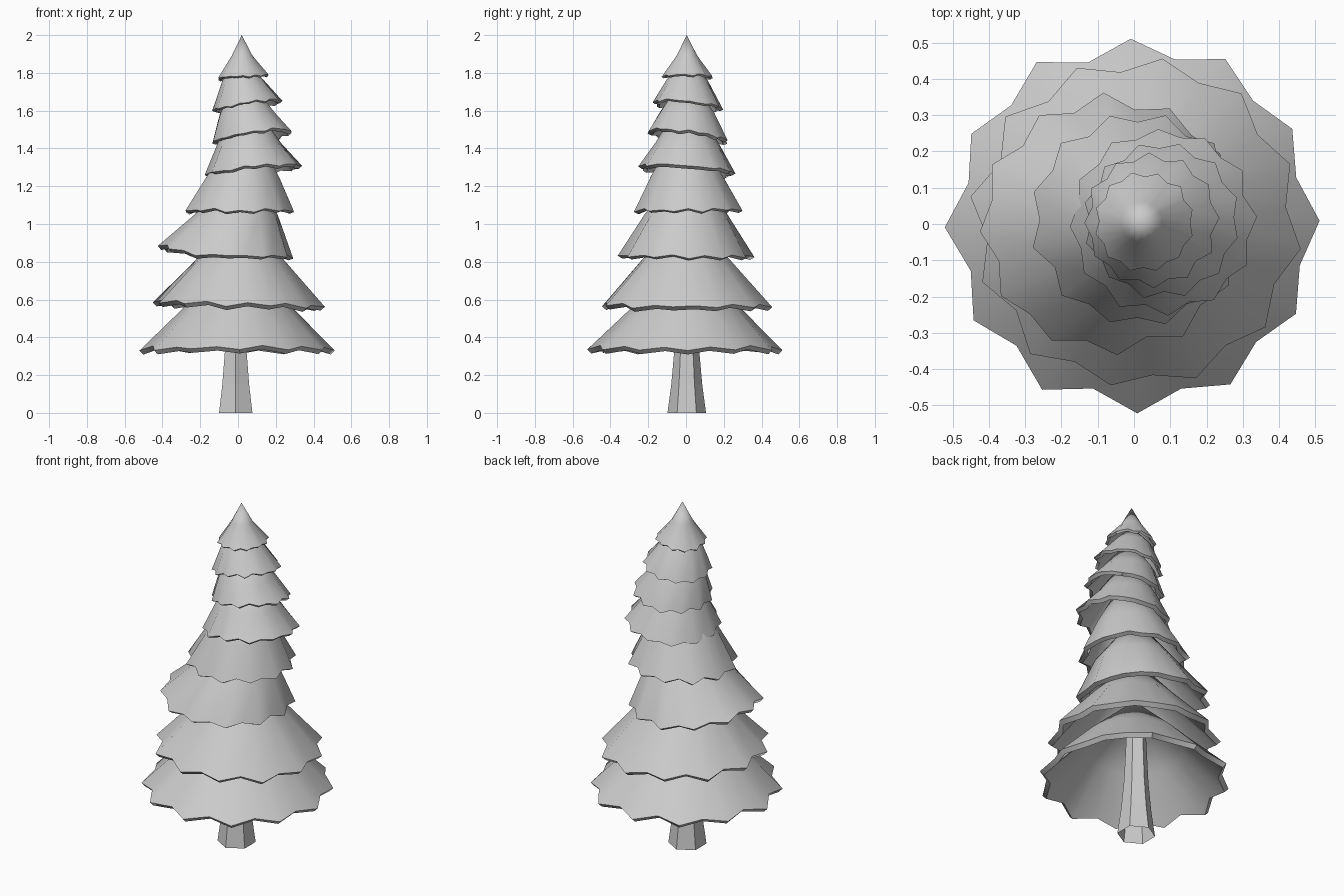
import bpy, math, random

if "Cube" in bpy.data.objects:
    bpy.data.objects.remove(bpy.data.objects["Cube"])

random.seed(4)
TIPS = 12


def make_object(name, rings, apex=None, cap_top=False):
    """Loft equal-length rings from bottom to top, optionally closing to an apex."""
    n = len(rings[0])
    verts = [v for ring in rings for v in ring]
    faces = []
    for k in range(len(rings) - 1):
        a, b = k * n, (k + 1) * n
        for i in range(n):
            j = (i + 1) % n
            faces.append((a + i, a + j, b + j, b + i))
    top = (len(rings) - 1) * n
    if apex:
        verts.append(apex)
        faces += [(top + i, top + (i + 1) % n, len(verts) - 1) for i in range(n)]
    if cap_top:
        faces.append(tuple(range(top, top + n)))
    mesh = bpy.data.meshes.new(name)
    mesh.from_pydata(verts, [], faces)
    obj = bpy.data.objects.new(name, mesh)
    bpy.context.collection.objects.link(obj)
    return obj


def branch_tier(name, rim, tilt, mid, apex, phase, thick, lift=0):
    """Hollow drooping skirt with a pointed rim, tilted and off centre.
    lift raises the far left of the rim."""
    cx, cy, z, r = rim
    mx, my, mz, mr = mid
    low, high = [], []
    for i in range(TIPS * 2):
        ang = math.radians(phase) + math.pi * i / TIPS
        valley = i % 2
        rr = r * (0.905 if valley else 1.0) * random.uniform(0.985, 1.015)
        dx, dy = rr * math.cos(ang), rr * math.sin(ang)
        dz = tilt[0] * dx + tilt[1] * dy + lift * max(0, -math.cos(ang)) ** 3
        dz += (0.035 * r if valley else 0) + random.uniform(-0.006, 0.006)
        low.append((cx + dx, cy + dy, z + dz))
        hr = mr * (0.97 if valley else 1.0)
        high.append((mx + hr * math.cos(ang), my + hr * math.sin(ang), mz))
    obj = make_object(name, [low, high], apex)
    shell = obj.modifiers.new("thickness", "SOLIDIFY")
    shell.thickness = thick
    shell.offset = -1
    bpy.ops.object.select_all(action="DESELECT")
    obj.select_set(True)
    bpy.context.view_layer.objects.active = obj
    bpy.ops.object.modifier_apply(modifier=shell.name)
    bpy.ops.object.shade_smooth_by_angle(angle=math.radians(52))


# Six-sided trunk, flared at the foot
trunk_rings = []
for z, r in ((0, 0.102), (0.15, 0.082), (0.33, 0.066), (0.78, 0.045)):
    trunk_rings.append([(-0.012 + r * math.cos(math.radians(30 + 60 * i)),
                         0.004 + r * math.sin(math.radians(30 + 60 * i)), z)
                        for i in range(6)])
make_object("trunk", trunk_rings, cap_top=True)

# Branch tiers, bottom to top: rim, tilt, middle ring, apex, phase, thickness, lift
tiers = [
    ((0, 0, 0.335, 0.516), (0, 0), (0, 0, 0.55, 0.295), (0, 0, 0.82), 1, 0.03),
    ((0.007, 0.003, 0.565, 0.46), (-0.02, 0), (0.01, 0, 0.80, 0.245),
     (0, 0, 1.08), 21, 0.03, 0.01),
    ((-0.065, -0.002, 0.828, 0.363), (-0.02, 0.0), (-0.01, 0, 1.05, 0.22),
     (0, 0, 1.33), 3, 0.028, 0.05),
    ((0.01, 0.012, 1.068, 0.295), (0, 0), (0.025, 0.005, 1.25, 0.198),
     (0.04, 0, 1.6), 15, 0.024),
    ((0.08, 0.006, 1.282, 0.26), (0.1, -0.07), (0.06, 0.005, 1.43, 0.167),
     (0.04, 0, 1.7), 3, 0.024),
    ((0.077, 0.01, 1.46, 0.217), (0.14, -0.13), (0.05, 0.005, 1.59, 0.148),
     (0.03, 0, 1.8), 17, 0.022),
    ((0.048, 0.01, 1.622, 0.186), (0.14, -0.1), (0.028, 0.005, 1.76, 0.11),
     (0.02, 0, 1.89), 2, 0.016),
    ((0.028, 0.006, 1.778, 0.139), (0.08, -0.02), (0.022, 0.005, 1.89, 0.057),
     (0.02, 0.004, 2.0), 14, 0.014),
]
for k, spec in enumerate(tiers):
    branch_tier(f"branch_tier_{k + 1}", *spec)
